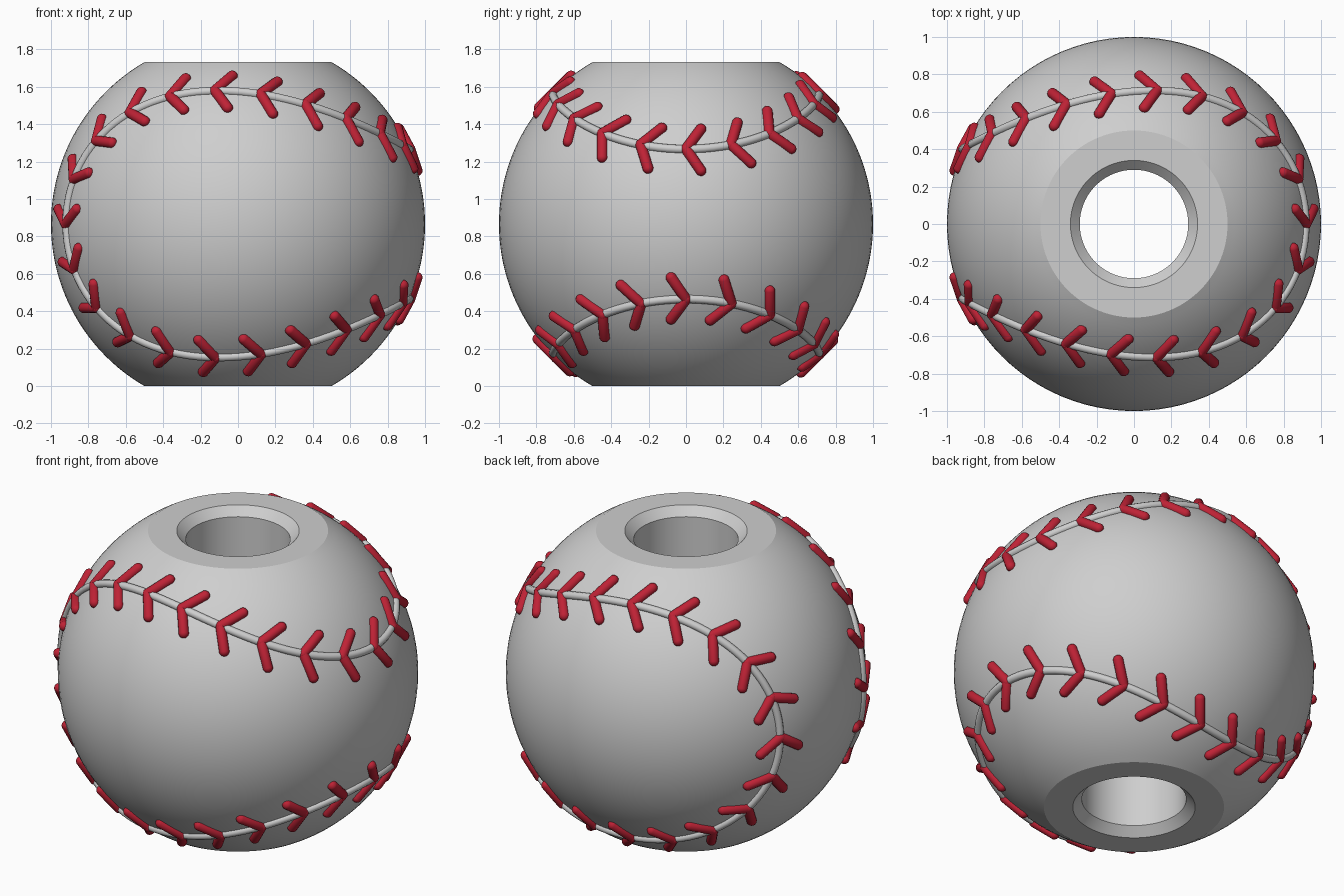
import bpy, bmesh, math
from mathutils import Vector, Matrix

if "Cube" in bpy.data.objects:
    bpy.data.objects.remove(bpy.data.objects["Cube"])

CENTRE = Vector((0, 0, 0.866))
HOLE, CHAMFER = 0.29, 0.05
STITCHES = 44


def material(name, rgb):
    mat = bpy.data.materials.new(name)
    mat.use_nodes = True
    mat.diffuse_color = (*rgb, 1)
    mat.node_tree.nodes["Principled BSDF"].inputs["Base Color"].default_value = (*rgb, 1)
    return mat


def finish(obj, mat, angle):
    obj.data.materials.append(mat)
    bpy.ops.object.select_all(action='DESELECT')
    obj.select_set(True)
    bpy.context.view_layer.objects.active = obj
    bpy.ops.object.shade_smooth_by_angle(angle=math.radians(angle))


def mesh_object(name, bm):
    mesh = bpy.data.meshes.new(name)
    bm.to_mesh(mesh)
    bm.free()
    obj = bpy.data.objects.new(name, mesh)
    bpy.context.collection.objects.link(obj)
    return obj


def seam_point(t):
    """Closed seam path lying on the unit sphere."""
    return Vector((-2 * math.sqrt(0.21) * math.cos(2 * t),
                   0.7 * math.cos(t) - 0.3 * math.cos(3 * t),
                   0.7 * math.sin(t) + 0.3 * math.sin(3 * t)))


def even_params(count, samples=4400):
    """Parameters that split the seam into equal lengths."""
    ts = [2 * math.pi * i / samples for i in range(samples + 1)]
    lengths = [0.0]
    for a, b in zip(ts, ts[1:]):
        lengths.append(lengths[-1] + (seam_point(b) - seam_point(a)).length)
    result, i = [], 0
    for k in range(count):
        while lengths[i] < lengths[-1] * k / count - 1e-6:
            i += 1
        result.append(ts[i])
    return result


leather = material("pale grey", (0.62, 0.62, 0.62))
thread = material("red thread", (0.52, 0.016, 0.036))

# Ball: truncated sphere with a chamfered through hole, as one lathed profile
steps = 48
profile = []
for i in range(steps + 1):
    a = math.radians(30 + 120 * i / steps)
    profile.append((math.sin(a), math.cos(a)))
top = profile[0][1]
rim = HOLE + CHAMFER
profile += [(rim, -top), (HOLE, CHAMFER - top), (HOLE, top - CHAMFER), (rim, top)]
bm = bmesh.new()
verts = [bm.verts.new(CENTRE + Vector((r, 0, z))) for r, z in profile]
edges = [bm.edges.new((v, verts[(i + 1) % len(verts)])) for i, v in enumerate(verts)]
bmesh.ops.spin(bm, geom=verts + edges, cent=CENTRE, axis=(0, 0, 1),
               angle=2 * math.pi, steps=96, use_merge=True)
bmesh.ops.remove_doubles(bm, verts=bm.verts, dist=1e-5)
bmesh.ops.recalc_face_normals(bm, faces=bm.faces)
finish(mesh_object("ball", bm), leather, 20)

# Seam: thin raised cord following the closed path
curve = bpy.data.curves.new("seam", 'CURVE')
curve.dimensions = '3D'
curve.bevel_depth = 0.023
curve.bevel_resolution = 3
spline = curve.splines.new('POLY')
path = even_params(STITCHES * 5)
spline.points.add(len(path) - 1)
for point, t in zip(spline.points, path):
    point.co = (*(CENTRE + seam_point(t)), 1)
spline.use_cyclic_u = True
seam = bpy.data.objects.new("seam", curve)
bpy.context.collection.objects.link(seam)
bpy.ops.object.select_all(action='DESELECT')
seam.select_set(True)
bpy.context.view_layer.objects.active = seam
bpy.ops.object.convert(target='MESH')
finish(bpy.context.view_layer.objects.active, leather, 60)


# Stitches: pairs of round-ended threads forming chevrons along the seam
def add_capsule(bm, start, end, radius):
    made = bmesh.ops.create_uvsphere(bm, u_segments=14, v_segments=9, radius=radius)["verts"]
    axis = end - start
    for v in made:
        if v.co.z > 0:
            v.co.z += axis.length
    turn = axis.to_track_quat('Z', 'Y').to_matrix().to_4x4()
    bmesh.ops.transform(bm, matrix=Matrix.Translation(start) @ turn, verts=made)


bm = bmesh.new()
for t in even_params(STITCHES):
    apex = seam_point(t)
    ahead = (seam_point(t + 0.001) - seam_point(t - 0.001)).normalized()
    side = apex.cross(ahead).normalized()
    for sign in (-1, 1):
        tip = (apex - ahead * 0.08 + side * sign * 0.122).normalized()
        add_capsule(bm, CENTRE + apex * 1.003, CENTRE + tip * 1.003, 0.029)
finish(mesh_object("stitches", bm), thread, 60)
